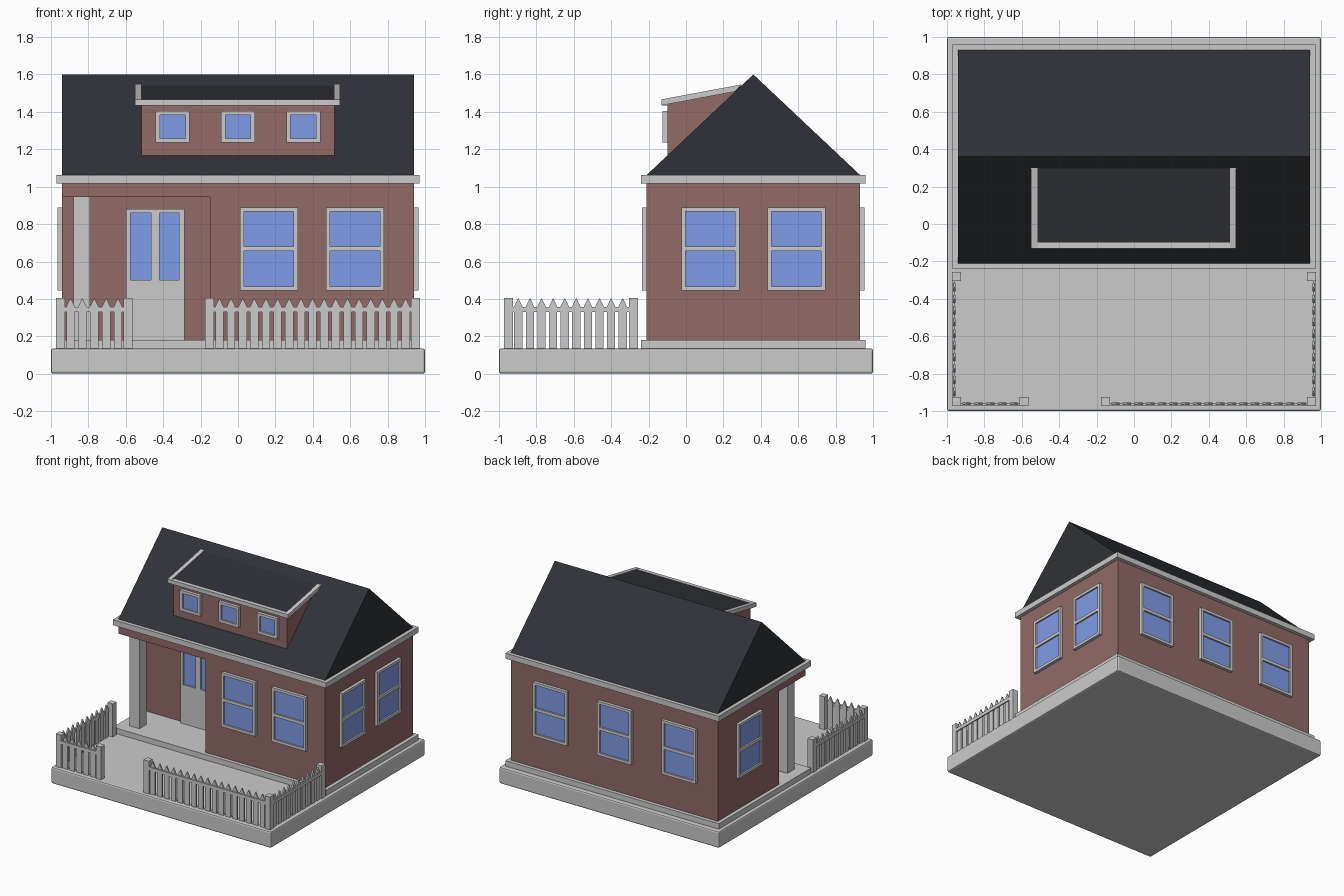
import bpy, bmesh
from math import pi
from mathutils import Matrix, Vector

if "Cube" in bpy.data.objects:
    bpy.data.objects.remove(bpy.data.objects["Cube"])


def material(name, rgb):
    m = bpy.data.materials.new(name)
    m.diffuse_color = (*rgb, 1)
    m.use_nodes = True
    m.node_tree.nodes["Principled BSDF"].inputs["Base Color"].default_value = m.diffuse_color
    return m


BRICK = material("brick", (0.29, 0.145, 0.137))
GLASS = material("glass", (0.216, 0.333, 0.81))
ROOF = material("roof", (0.029, 0.031, 0.038))


def finish(name, bm, mat=None, matrix=None):
    bmesh.ops.recalc_face_normals(bm, faces=bm.faces)
    me = bpy.data.meshes.new(name)
    bm.to_mesh(me)
    bm.free()
    ob = bpy.data.objects.new(name, me)
    bpy.context.collection.objects.link(ob)
    if mat:
        me.materials.append(mat)
    if matrix:
        ob.matrix_world = matrix
    return ob


def boxes(name, spans, mat=None, matrix=None):
    """One object from boxes given as (x0, x1, y0, y1, z0, z1)."""
    bm = bmesh.new()
    for x0, x1, y0, y1, z0, z1 in spans:
        m = Matrix.Translation(((x0 + x1) / 2, (y0 + y1) / 2, (z0 + z1) / 2))
        m = m @ Matrix.Diagonal((x1 - x0, y1 - y0, z1 - z0, 1))
        bmesh.ops.create_cube(bm, size=1, matrix=m)
    return finish(name, bm, mat, matrix)


def prism(name, profiles, step, mat=None, matrix=None):
    """Extrude each closed profile along the step vector."""
    bm = bmesh.new()
    for pts in profiles:
        face = bm.faces.new([bm.verts.new(p) for p in pts])
        ext = bmesh.ops.extrude_face_region(bm, geom=[face], use_keep_orig=True)
        moved = [v for v in ext["geom"] if isinstance(v, bmesh.types.BMVert)]
        bmesh.ops.translate(bm, verts=moved, vec=Vector(step))
    return finish(name, bm, mat, matrix)


def glazed(name, x, y, angle, cols, rows, depth=0.025):
    """Framed glass on a wall; cols and rows are the bar extents."""
    left, right = cols[0][1], cols[-1][0]
    low, high = rows[0][1], rows[-1][0]
    bars = [(a, b, -depth, 0, rows[0][0], rows[-1][1]) for a, b in (cols[0], cols[-1])]
    bars += [(a, b, -depth, 0, low, high) for a, b in cols[1:-1]]
    bars += [(left, right, -depth, 0, a, b) for a, b in rows]
    m = Matrix.Translation((x, y, 0)) @ Matrix.Rotation(angle, 4, "Z")
    boxes(name + "_frame", bars, None, m)
    boxes(name + "_glass", [(left, right, -0.012, 0, low, high)], GLASS, m)


# Base slab with softened edges
base = boxes("base", [(-1, 1, -1, 1, 0, 0.135)])
bev = base.modifiers.new("bevel", "BEVEL")
bev.width, bev.segments = 0.012, 2

# Foundation, brick walls around the corner porch, eave band
boxes("foundation", [(-0.97, 0.97, -0.24, 0.96, 0.13, 0.18)])
plan = [(-0.94, 0.93), (-0.94, 0.135), (-0.15, 0.135), (-0.15, -0.21), (0.94, -0.21), (0.94, 0.93)]
prism("walls", [[(x, y, 0.18) for x, y in plan]], (0, 0, 0.765), BRICK)
boxes("wall_header", [(-0.94, 0.94, -0.21, 0.93, 0.945, 1.02)], BRICK)
boxes("eave_band", [(-0.97, 0.97, -0.24, 0.96, 1.018, 1.063)])
boxes("porch_post", [(-0.88, -0.79, -0.15, -0.06, 0.18, 0.945)])

# Main gable roof
prism("roof", [[(-0.94, -0.21, 1.063), (-0.94, 0.93, 1.063), (-0.94, 0.36, 1.6)]], (1.88, 0, 0), ROOF)

# Dormer body, sloped roof, side rails and front band
prism("dormer_walls", [[(-0.515, -0.10, 1.16), (-0.515, 0.30, 1.52), (-0.515, -0.10, 1.445)]],
      (1.03, 0, 0), BRICK)
prism("dormer_roof", [[(-0.515, -0.11, 1.438), (-0.515, 0.28, 1.512), (-0.515, 0.30, 1.541),
                       (-0.515, -0.11, 1.463)]], (1.03, 0, 0), ROOF)
rail = [(-0.13, 1.435), (0.26, 1.508), (0.30, 1.547), (-0.13, 1.467)]
prism("dormer_rails", [[(x, y, z) for y, z in rail] for x in (-0.55, 0.513)], (0.033, 0, 0))
boxes("dormer_front_band", [(-0.517, 0.513, -0.13, -0.10, 1.435, 1.467)])

# Sash windows on all four sides
cols = [(-0.155, -0.133), (0.133, 0.155)]
rows = [(0.445, 0.467), (0.655, 0.68), (0.868, 0.89)]
for i, x in enumerate((0.165, 0.625)):
    glazed(f"front_window_{i}", x, -0.21, 0, cols, rows)
for i, y in enumerate((0.13, 0.59)):
    glazed(f"right_window_{i}", 0.94, y, pi / 2, cols, rows)
for i, x in enumerate((-0.6, -0.015, 0.57)):
    glazed(f"back_window_{i}", x, 0.93, pi, cols, rows)
glazed("left_window", -0.94, 0.535, -pi / 2, cols, rows)

# Dormer windows and front door
for i, x in enumerate((-0.35, 0, 0.35)):
    glazed(f"dormer_window_{i}", x, -0.10, 0, [(-0.092, -0.068), (0.068, 0.092)],
           [(1.235, 1.258), (1.382, 1.405)])
glazed("door", -0.44, 0.135, 0, [(-0.16, -0.135), (-0.025, 0.02), (0.125, 0.155)],
       [(0.18, 0.5), (0.858, 0.88)])


# Picket fence: each run follows its local x axis, rail on the outer side
def fence(name, x, y, angle, length, count):
    m = Matrix.Translation((x, y, 0)) @ Matrix.Rotation(angle, 4, "Z")
    gap = (length - 0.045) / count
    pickets = []
    for i in range(count):
        c = 0.0225 + gap * (i + 0.5)
        pickets.append([(c + dx, -0.006, z) for dx, z in
                        ((-0.022, 0.13), (0.022, 0.13), (0.022, 0.36), (0, 0.405), (-0.022, 0.36))])
    prism(name + "_pickets", pickets, (0, 0.012, 0), None, m)
    boxes(name + "_rail", [(0, length, -0.014, 0.002, 0.33, 0.358)], None, m)


P = 0.95
fence("front_fence_left", -P, -P - 0.01, 0, 0.363, 5)
fence("front_fence_right", -0.153, -P - 0.01, 0, 1.103, 17)
fence("left_fence", -P - 0.01, -0.285, -pi / 2, 0.665, 10)
fence("right_fence", P + 0.01, -P, pi / 2, 0.665, 10)
posts = [(-P, -P), (-0.587, -P), (-0.153, -P), (P, -P), (-P, -0.28), (P, -0.28)]
boxes("fence_posts", [(x - 0.024, x + 0.024, y - 0.024, y + 0.024, 0.13, 0.405) for x, y in posts])
